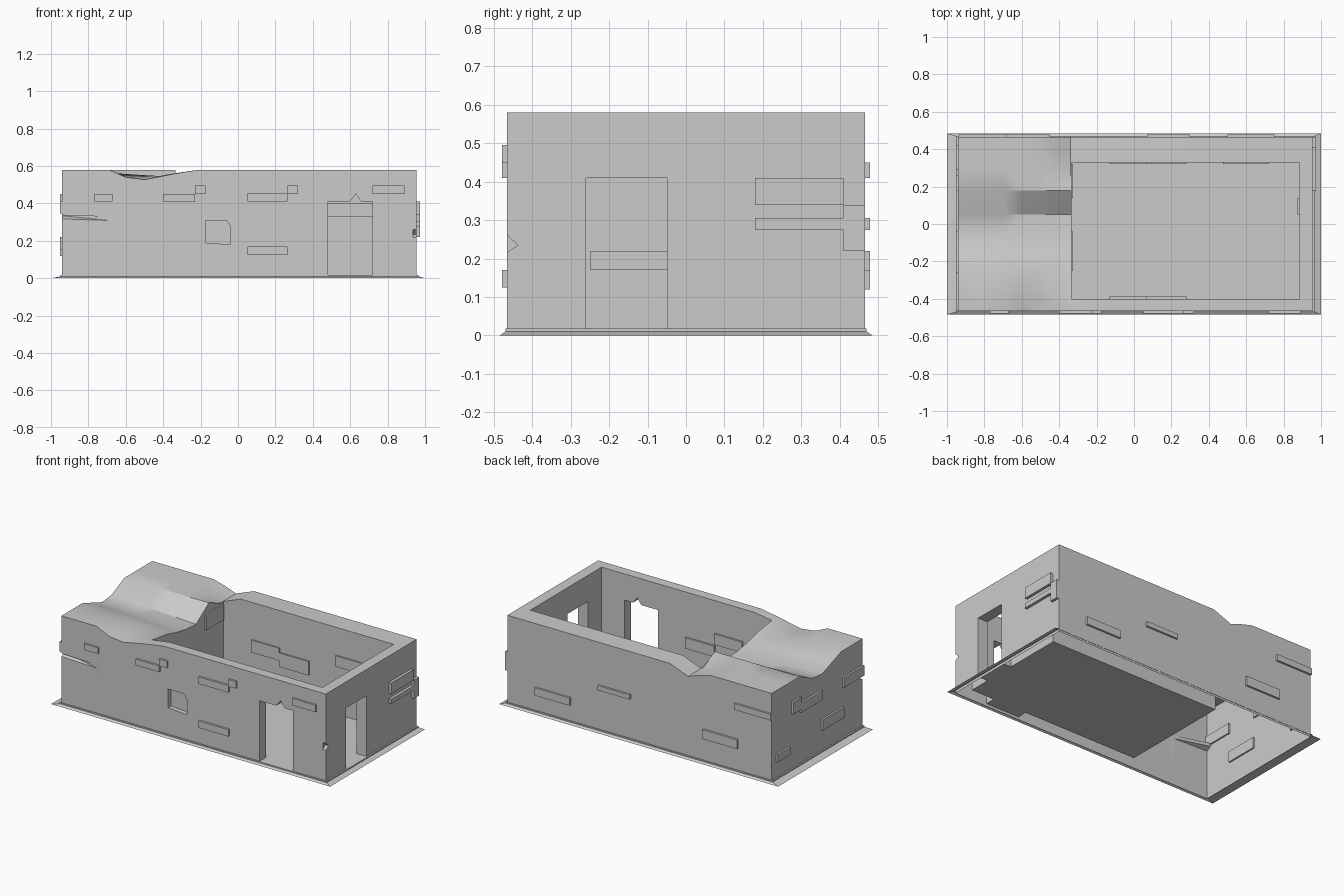
import bpy, bmesh

if "Cube" in bpy.data.objects:
    bpy.data.objects.remove(bpy.data.objects["Cube"])

X0, X1, Y, H = -0.94, 0.955, 0.465, 0.58


def interp(t, pts):
    if t <= pts[0][0]:
        return pts[0][1]
    for (a, u), (b, v) in zip(pts, pts[1:]):
        if t <= b:
            return u + (v - u) * (t - a) / (b - a)
    return pts[-1][1]


def make(name, bm):
    bmesh.ops.recalc_face_normals(bm, faces=bm.faces)
    me = bpy.data.meshes.new(name)
    bm.to_mesh(me)
    bm.free()
    ob = bpy.data.objects.new(name, me)
    bpy.context.collection.objects.link(ob)
    return ob


def prism(name, pts, offset):
    # closed polygon extruded along an offset vector
    bm = bmesh.new()
    f = bm.faces.new([bm.verts.new(p) for p in pts])
    ext = bmesh.ops.extrude_face_region(bm, geom=[f], use_keep_orig=True)
    bmesh.ops.translate(bm, vec=offset,
                        verts=[v for v in ext["geom"] if isinstance(v, bmesh.types.BMVert)])
    return make(name, bm)


def box(name, x0, x1, y0, y1, z0, z1):
    return prism(name, [(x0, y0, z0), (x1, y0, z0), (x1, y1, z0), (x0, y1, z0)],
                 (0, 0, z1 - z0))


# broken roof height: dips along the left wall, room edge, front and back rims
def top(x, y):
    left = interp(y, [(-.25, 0), (-.05, .07), (.05, .06), (.18, 0)])
    room = interp(y, [(-.4, 0), (-.1, .08), (.05, .09), (.18, 0)])
    mid = interp(x, [(X0, left), (-.335, room), (.5, 0)])
    front = interp(x, [(-.69, 0), (-.6, .04), (-.5, .053), (-.23, 0)])
    front *= interp(y, [(-Y, 1), (-.4, .9), (-.2, .3), (0, 0)])
    back = interp(x, [(-.48, 0), (-.34, .05), (-.21, 0)])
    back *= interp(y, [(.18, 0), (.3, 1)])
    return H - max(mid, front, back)


# solid ruin body
xs = [X0, -.82, -.69, -.6, -.5, -.42, -.34, -.21, .5, X1]
ys = [-Y, -.4, -.25, -.15, -.05, .05, .18, .3, .4, Y]
bm = bmesh.new()
rows = [[bm.verts.new((x, y, top(x, y))) for y in ys] for x in xs]
for a, b in zip(rows, rows[1:]):
    for j in range(len(ys) - 1):
        bm.faces.new((a[j], b[j], b[j + 1], a[j + 1]))
bmesh.ops.triangulate(bm, faces=bm.faces)
ext = bmesh.ops.extrude_face_region(bm, geom=bm.faces[:], use_keep_orig=True)
for v in ext["geom"]:
    if isinstance(v, bmesh.types.BMVert):
        v.co.z = 0
body = make("ruin_walls", bm)

# openings: room, two doorways, square dent, chipped corners
door = [(.48, .018), (.72, .018), (.72, .41), (.66, .41), (.63, .45), (.6, .41), (.48, .41)]
cutters = [
    box("room_cut", -.335, .885, -.4, .33, .018, .8),
    prism("front_door_cut", [(x, -.6, z) for x, z in door], (0, .3, 0)),
    box("side_door_cut", .8, 1.1, -.26, -.05, .018, .41),
    prism("dent_cut", [(-.175, -.5, .19), (-.04, -.5, .18), (-.04, -.5, .275),
                       (-.06, -.5, .31), (-.175, -.5, .31)], (0, .065, 0)),
    prism("right_chip_cut", [(1, -.475, .27), (1, -.437, .235), (1, -.475, .21)], (-.065, 0, 0)),
    prism("left_chip_cut", [(-.68, -.466, .308), (-.95, -.43, .335),
                            (-.95, -.5, .30), (-.68, -.5, .30)], (0, 0, .02)),
]
bpy.context.view_layer.objects.active = body
for c in cutters:
    m = body.modifiers.new("cut", "BOOLEAN")
    m.operation, m.solver, m.object = "DIFFERENCE", "EXACT", c
    bpy.ops.object.modifier_apply(modifier=m.name)
    bpy.data.objects.remove(c)

# open the underside and soften the broken roof
bm = bmesh.new()
bm.from_mesh(body.data)
low = [f for f in bm.faces if all(v.co.z < 1e-3 for v in f.verts)]
bmesh.ops.delete(bm, geom=low, context="FACES")
bm.to_mesh(body.data)
bm.free()
body.select_set(True)
bpy.ops.object.shade_smooth_by_angle(angle=0.5)

# sloped base skirt
bm = bmesh.new()
loops = []
for a, b, y, z in [(-1, 1, .485, 0), (-.95, .965, .47, .01),
                   (-.95, .965, .47, .018), (X0, X1, Y, .018)]:
    loops.append([bm.verts.new(p) for p in
                  [(a, -y, z), (b, -y, z), (b, y, z), (a, y, z)]])
for p, q in zip(loops, loops[1:]):
    for i in range(4):
        k = (i + 1) % 4
        bm.faces.new((p[i], p[k], q[k], q[i]))
make("base_skirt", bm)


# exposed bricks: span along the wall and height range
def bricks(name, along_x, d0, d1, spans):
    for a, b, z0, z1 in spans:
        if along_x:
            box(name, a, b, d0, d1, z0, z1)
        else:
            box(name, d0, d1, a, b, z0, z1)


P = .013
bricks("front_brick", True, -Y - P, -Y + .01, [
    (-.77, -.67, .41, .45), (-.4, -.23, .41, .45), (-.23, -.175, .45, .495),
    (.05, .265, .41, .455), (.265, .32, .45, .495), (.05, .265, .125, .17),
    (.72, .89, .45, .495)])
bricks("back_brick", True, Y - .01, Y + P, [
    (.5, .75, .12, .17), (.07, .3, .275, .305), (-.7, -.45, .16, .22), (-.94, -.68, .41, .45)])
bricks("right_brick", False, X1 - .01, X1 + .018, [
    (.18, .41, .34, .41), (.18, .465, .275, .305), (.41, .465, .305, .34), (.41, .465, .22, .275)])
bricks("left_brick", False, X0 - P, X0 + .01, [
    (.29, .42, .12, .17), (-.26, -.04, .15, .22), (-.04, .18, .35, .41),
    (.18, .26, .37, .45), (-.465, -.26, .345, .41)])
bricks("inner_back_brick", True, .32, .34, [
    (-.13, .07, .26, .34), (.07, .28, .22, .31), (.475, .72, .33, .4)])
bricks("inner_front_brick", True, -.41, -.388, [(-.13, .07, .3, .37), (.07, .28, .22, .29)])
bricks("inner_left_brick", False, -.345, -.325, [(.14, .32, .42, .52), (-.25, -.04, .17, .22)])
bricks("inner_right_brick", False, .875, .895, [(.05, .14, .3, .36)])
